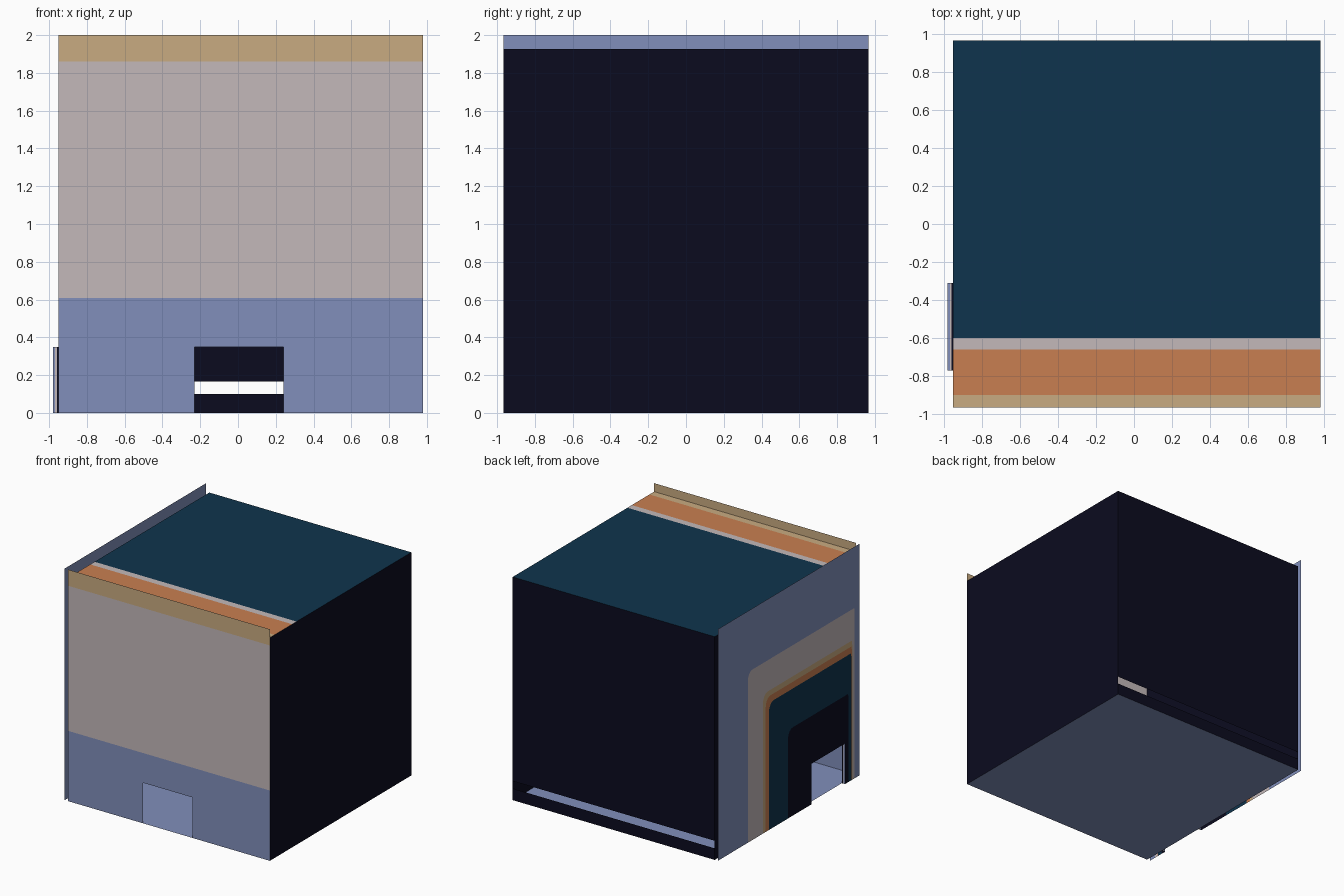
import bpy, bmesh, math
from mathutils import Vector

if "Cube" in bpy.data.objects:
    bpy.data.objects.remove(bpy.data.objects["Cube"])

# Colours (display values, converted to linear)
COLOURS = {
    "light_blue": (129, 143, 187), "pale_grey": (196, 185, 186), "tan": (201, 171, 129),
    "orange": (201, 127, 81), "teal": (15, 52, 77), "near_black": (11, 11, 31),
}
BLUE, GREY, TAN, ORANGE, TEAL, BLACK = range(6)


def linear(c):
    c /= 255
    return c / 12.92 if c <= 0.04045 else ((c + 0.055) / 1.055) ** 2.4


MATS = []
for label, rgb in COLOURS.items():
    m = bpy.data.materials.new(label)
    m.diffuse_color = (*[linear(c) for c in rgb], 1)
    m.use_nodes = True
    m.node_tree.nodes["Principled BSDF"].inputs["Base Color"].default_value = m.diffuse_color
    MATS.append(m)


def finish(name, bm):
    me = bpy.data.meshes.new(name)
    bm.to_mesh(me)
    bm.free()
    for m in MATS:
        me.materials.append(m)
    ob = bpy.data.objects.new(name, me)
    bpy.context.collection.objects.link(ob)
    return ob


def sheet(name, pts, normal, base, axis=2, bands=()):
    """Flat panel; each (limit, colour) band recolours faces beyond the limit on an axis."""
    bm = bmesh.new()
    f = bm.faces.new([bm.verts.new(p) for p in pts])
    f.normal_update()
    if f.normal.dot(Vector(normal)) < 0:
        f.normal_flip()
    for limit, _ in bands:
        co, no = [0, 0, 0], [0, 0, 0]
        co[axis], no[axis] = limit, 1
        bmesh.ops.bisect_plane(bm, geom=bm.verts[:] + bm.edges[:] + bm.faces[:],
                               plane_co=co, plane_no=no)
    for f in bm.faces:
        f.material_index = base
        for limit, colour in bands:
            if f.calc_center_median()[axis] > limit:
                f.material_index = colour
    return finish(name, bm)


def notched(a0, a1, h, d0, d1, dh):
    """Wall outline with a doorway cut from the bottom edge."""
    return [(a0, 0), (d0, 0), (d0, dh), (d1, dh), (d1, 0), (a1, 0), (a1, h), (a0, h)]


X0, X1, XL = -0.95, 0.98, -0.98     # inner left, right, outer left
Y = 0.965
ROOF, TOP, DOOR = 1.927, 2.0, 0.35
D0, D1 = -0.77, -0.31               # side doorway

# Front wall with doorway and painted height bands
sheet("front_wall", [(x, -Y, z) for x, z in notched(X0, X1, TOP, -0.23, 0.24, DOOR)],
      (0, -1, 0), BLUE, 2, [(0.607, GREY), (1.86, TAN)])

# Right wall
sheet("right_wall", [(X1, -Y, 0), (X1, Y, 0), (X1, Y, ROOF), (X1, -Y, ROOF)], (1, 0, 0), BLACK)

# Back wall in two parts, leaving a long slot
for name, a, b in (("back_wall_lower", 0, 0.10), ("back_wall_upper", 0.165, ROOF)):
    sheet(name, [(X0, Y, a), (X1, Y, a), (X1, Y, b), (X0, Y, b)], (0, 1, 0), BLACK)

# Inner left wall with doorway
sheet("inner_left_wall", [(X0, y, z) for y, z in notched(-Y, Y, ROOF, D0, D1, DOOR)],
      (-1, 0, 0), BLACK)

# Floor and striped roof
corners = [(X0, -Y), (X1, -Y), (X1, Y), (X0, Y)]
sheet("floor", [(x, y, 0) for x, y in corners], (0, 0, -1), BLUE)
sheet("roof", [(x, y, ROOF) for x, y in corners], (0, 0, 1), TAN, 1,
      [(-0.90, ORANGE), (-0.66, GREY), (-0.60, TEAL)])


def arch(f, r):
    """Rounded outline a fraction f of the way from the doorway to the wall edge."""
    left, right, up = Y - D1, Y + D0, TOP - DOOR
    path = [(D1 + f * left, 0)]
    steps = [i * math.pi / 10 for i in range(6)]
    for a in steps:
        path.append((D1 + left * (f - r + r * math.cos(a)), DOOR + up * (f - r + r * math.sin(a))))
    for a in reversed(steps):
        path.append((D0 - right * (f - r + r * math.cos(a)), DOOR + up * (f - r + r * math.sin(a))))
    path.append((D0 - f * right, 0))
    return path


def strips(name, rows, colours):
    """Bridge successive rows of points with coloured strips."""
    bm = bmesh.new()
    rows = [[bm.verts.new(p) for p in row] for row in rows]
    for a, b, colour in zip(rows, rows[1:], colours):
        for i in range(len(a) - 1):
            bm.faces.new((a[i], a[i + 1], b[i + 1], b[i])).material_index = colour
    bmesh.ops.remove_doubles(bm, verts=bm.verts[:], dist=0.0002)
    bm.normal_update()
    return bm


# Outer left wall with painted arches around the doorway
rings = [(0, 0), (0.25, 0.05), (0.453, 0.05), (0.488, 0.05), (0.517, 0.05), (0.68, 0.05), (1, 0)]
bm = strips("outer_left_wall", [[(XL, y, z) for y, z in arch(f, r)] for f, r in rings],
            [BLACK, TEAL, ORANGE, TAN, GREY, BLUE])
for f in bm.faces:
    if f.normal.x > 0:
        f.normal_flip()
finish("outer_left_wall", bm)

# Doorway lining between the two left walls
frame = [(D1, 0), (D1, DOOR), (D0, DOOR), (D0, 0)]
bm = strips("doorway_lining", [[(x, y, z) for y, z in frame] for x in (XL, -0.968, -0.959, X0)],
            [BLUE, GREY, BLACK])
finish("doorway_lining", bm)
